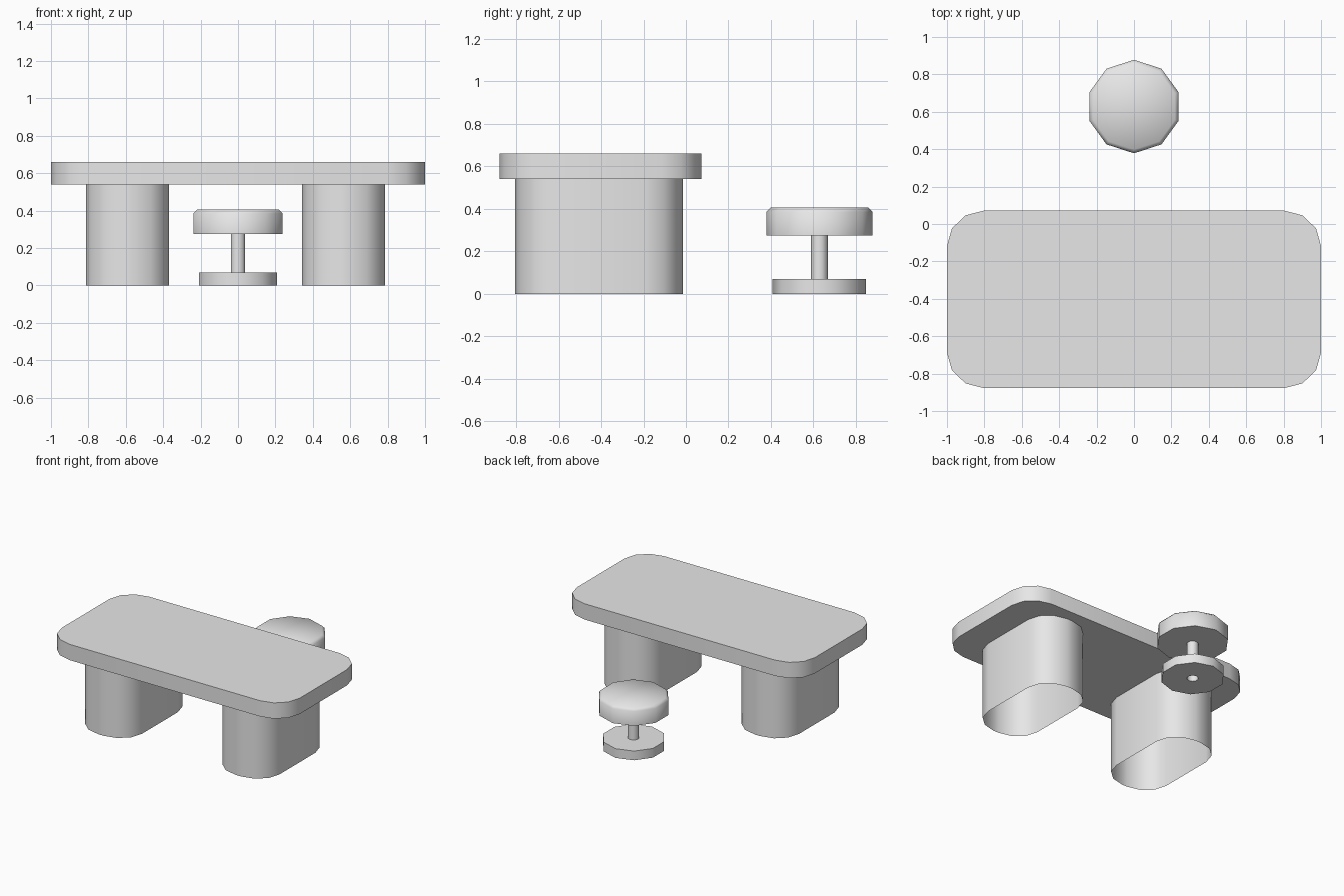
import bpy, bmesh
from math import sin, cos, pi, radians

cube = bpy.data.objects.get("Cube")
if cube:
    bpy.data.objects.remove(cube, do_unlink=True)

# Single plain grey finish
grey = bpy.data.materials.new("light grey")
grey.use_nodes = True
COLOUR = (0.8, 0.8, 0.8, 1)
grey.diffuse_color = COLOUR
grey.node_tree.nodes["Principled BSDF"].inputs["Base Color"].default_value = COLOUR


def finish(name, bm, location):
    """Turn a bmesh into a smooth-shaded object with sharp rims."""
    mesh = bpy.data.meshes.new(name)
    bm.to_mesh(mesh)
    bm.free()
    mesh.materials.append(grey)
    obj = bpy.data.objects.new(name, mesh)
    obj.location = location
    bpy.context.collection.objects.link(obj)
    bpy.ops.object.select_all(action="DESELECT")
    obj.select_set(True)
    bpy.context.view_layer.objects.active = obj
    bpy.ops.object.shade_smooth_by_angle(angle=radians(60))
    return obj


def rounded_slab(name, centre, half, corner, z0, z1, capped):
    """Rounded rectangle extruded upward, with or without end caps."""
    steps = 3
    outline = []
    for quarter in range(4):
        sx = 1 if quarter in (0, 3) else -1
        sy = 1 if quarter in (0, 1) else -1
        for i in range(steps + 1):
            a = (quarter + i / steps) * pi / 2
            outline.append((sx * (half[0] - corner[0]) + corner[0] * cos(a),
                            sy * (half[1] - corner[1]) + corner[1] * sin(a)))
    bm = bmesh.new()
    low = [bm.verts.new((x, y, z0)) for x, y in outline]
    high = [bm.verts.new((x, y, z1)) for x, y in outline]
    n = len(outline)
    for i in range(n):
        j = (i + 1) % n
        bm.faces.new((low[i], low[j], high[j], high[i]))
    if capped:
        bm.faces.new(high)
        bm.faces.new(low[::-1])
    return finish(name, bm, (*centre, 0))


def turned(name, profile, centre, sides=10):
    """Revolve (radius, height) points, listed bottom to top, around z."""
    bm = bmesh.new()
    rings = []
    for r, z in profile:
        rings.append([bm.verts.new((r * sin(-2 * pi * i / sides),
                                    r * cos(2 * pi * i / sides), z))
                      for i in range(sides)] if r else [bm.verts.new((0, 0, z))])
    for a, b in zip(rings, rings[1:]):
        for i in range(sides):
            j = (i + 1) % sides
            if len(a) == 1:
                bm.faces.new((a[0], b[j], b[i]))
            elif len(b) == 1:
                bm.faces.new((a[i], a[j], b[0]))
            else:
                bm.faces.new((a[i], a[j], b[j], b[i]))
    return finish(name, bm, (*centre, 0))


# Desk: thick rounded top on two hollow pedestals
rounded_slab("desk_top", (0, -0.403), (1, 0.475), (0.2, 0.19), 0.54, 0.66, True)
for name, x in (("right_pedestal", -0.59), ("left_pedestal", 0.565)):
    rounded_slab(name, (x, -0.41), (0.222, 0.395), (0.2, 0.18), 0, 0.54, False)

# Stool: padded seat, hollow post and a base pierced by the post
stool = (0, 0.628)
turned("stool_seat", [(0, 0.275), (0.25, 0.275), (0.25, 0.385),
                      (0.23, 0.405), (0, 0.405)], stool)
turned("stool_post", [(0.04, 0), (0.04, 0.275)], stool)
turned("stool_base", [(0.04, 0), (0.22, 0), (0.22, 0.07), (0.04, 0.07)], stool)
